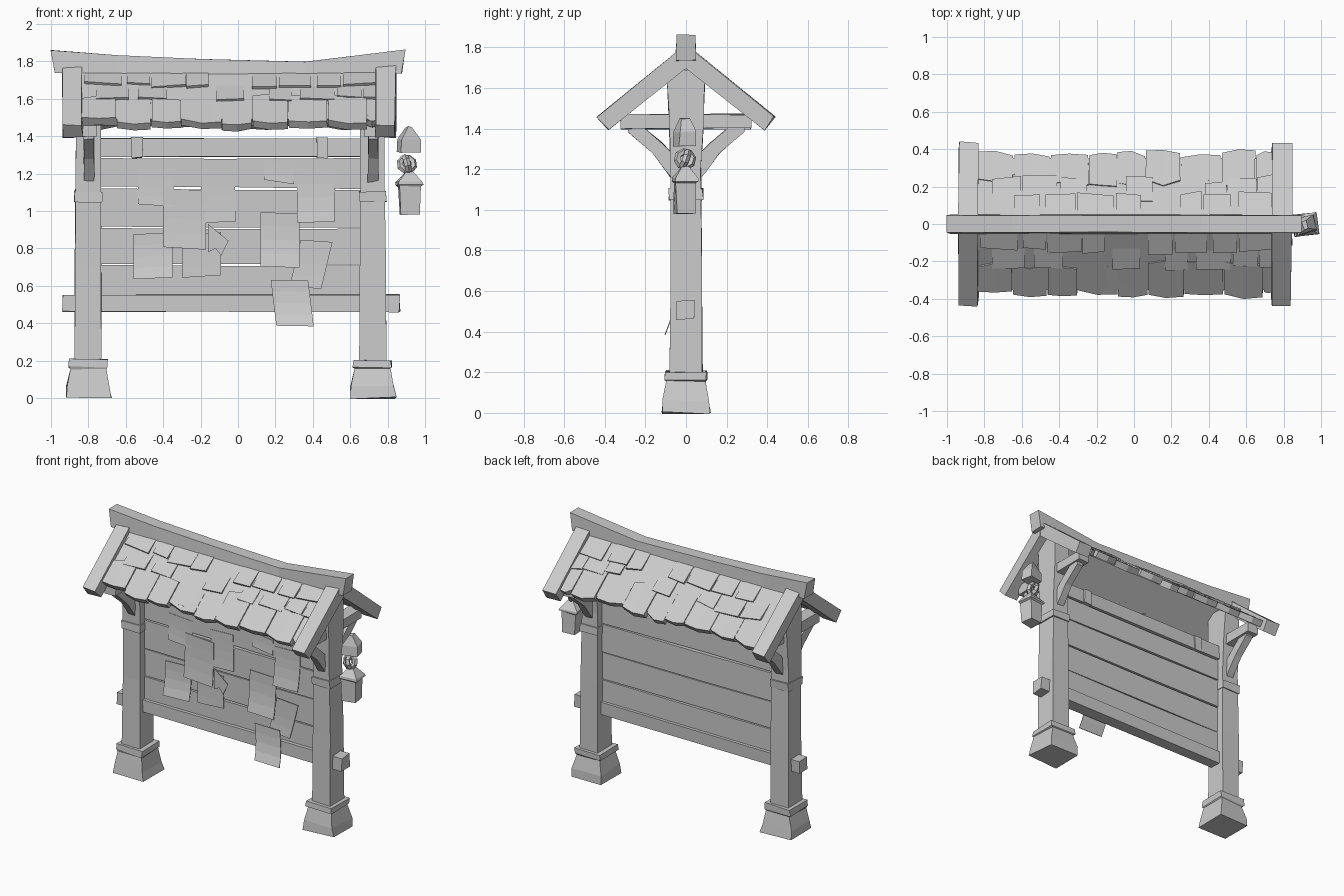
import bpy, bmesh, math, random
from mathutils import Vector, Matrix

if "Cube" in bpy.data.objects:
    bpy.data.objects.remove(bpy.data.objects["Cube"])

random.seed(7)
TH = math.radians(38.7)          # roof pitch
APEX = 1.81


def j(a):
    return random.uniform(-a, a)


def loft(name, rings, jitter=0.0):
    """Skin matching rings of points into a capped, flat-shaded solid."""
    bm = bmesh.new()
    vs = [[bm.verts.new(Vector(p) + Vector((j(jitter), j(jitter), j(jitter)))) for p in r] for r in rings]
    n = len(vs[0])
    for a, b in zip(vs, vs[1:]):
        for i in range(n):
            bm.faces.new((a[i], a[(i + 1) % n], b[(i + 1) % n], b[i]))
    bm.faces.new(vs[0])
    bm.faces.new(vs[-1])
    bmesh.ops.recalc_face_normals(bm, faces=bm.faces)
    me = bpy.data.meshes.new(name)
    bm.to_mesh(me)
    bm.free()
    ob = bpy.data.objects.new(name, me)
    bpy.context.collection.objects.link(ob)
    return ob


def rect(cx, cy, hx, hy, z, rot=0.0):
    c, s = math.cos(rot), math.sin(rot)
    return [(cx + c * a * hx - s * b * hy, cy + s * a * hx + c * b * hy, z)
            for a, b in ((-1, -1), (1, -1), (1, 1), (-1, 1))]


def box(name, x0, x1, y0, y1, z0, z1, jitter=0.0):
    cx, cy, hx, hy = (x0 + x1) / 2, (y0 + y1) / 2, (x1 - x0) / 2, (y1 - y0) / 2
    return loft(name, [rect(cx, cy, hx, hy, z0), rect(cx, cy, hx, hy, z1)], jitter)


def xprism(name, prof, x0, x1, jitter=0.0):
    return loft(name, [[(x, y, z) for y, z in prof] for x in (x0, x1)], jitter)


def roof(s, d, h):
    """Point (y, z) on the roof slope: d down the slope, h along its normal."""
    return (s * (d * math.sin(math.pi / 2 - TH) + h * math.sin(TH)),
            APEX - d * math.sin(TH) + h * math.cos(TH))


def slope_prof(s, d0, d1, h0, h1):
    """Cross-section of a slope board; d0 None mitres it at the ridge."""
    a, b = (-h0 * math.tan(TH), -h1 * math.tan(TH)) if d0 is None else (d0, d0)
    return [roof(s, a, h0), roof(s, d1, h0), roof(s, d1, h1), roof(s, b, h1)]


# posts, feet, collars, cross ties and braces
for side, cx in (("left", -0.80), ("right", 0.72)):
    loft(side + "_post", [rect(cx, 0, hx, hy, z) for z, hx, hy in
         ((0.15, .073, .08), (0.7, .07, .075), (1.2, .066, .074), (1.45, .066, .085), (1.69, .06, .095))], .004)
    loft(side + "_foot", [rect(cx, 0, hx, hy, z) for z, hx, hy in
         ((0, .122, .118), (.06, .115, .112), (.155, .092, .092), (.165, .105, .102), (.205, .102, .1))], .006)
    loft(side + "_collar", [rect(cx, 0, .073, .083, 1.05), rect(cx, 0, .073, .083, 1.105)], .004)
    box(side + "_cross_tie", cx - .045, cx + .045, -.32, .32, 1.40, 1.472, .004)
    for s, fb in ((-1, "front"), (1, "back")):
        prof = [(.06, 1.14), (.10, 1.19), (.165, 1.28), (.285, 1.385), (.285, 1.41),
                (.215, 1.41), (.12, 1.33), (.06, 1.27)]
        xprism(f"{side}_{fb}_brace", [(s * y, z) for y, z in prof], cx - .025, cx + .03, .003)

# notice board planks with slightly uneven gaps, and rails
seams = [(1.285, 1.285), (1.125, 1.115), (.912, .908), (.715, .712), (.54, .54)]
for i, (a, b) in enumerate(zip(seams, seams[1:])):
    g = [random.uniform(.001, .009) for _ in range(4)]
    y = .022 + j(.004)
    xs = (-.75, -.1, .67)
    rings = []
    for x, t in zip(xs, (0, .5, 1)):
        top = a[0] + (a[1] - a[0]) * t - g[0] - (.004 if t == .5 else 0)
        bot = b[0] + (b[1] - b[0]) * t + g[1 + int(t * 2)]
        rings.append([(x, -y, bot), (x, y, bot), (x, y, top), (x, -y, top)])
    loft(f"board_plank_{i + 1}", rings)
box("top_rail", -.75, .67, -.038, .038, 1.29, 1.388, .003)
for n, x in (("left", -.54), ("right", .452)):
    box(n + "_rail_clip", x - .03, x + .03, -.047, .047, 1.285, 1.392, .004)
box("bottom_rail", -.94, .865, -.046, .042, .462, .553, .004)

# pinned papers: x, width, top, bottom, sideways drift, curl
papers = [(-.44, .19, 1.22, 1.03, .0, .01), (-.11, .18, 1.20, .94, .01, .01),
          (.22, .16, 1.26, 1.155, .0, .005), (.42, .20, 1.215, .94, -.005, .025),
          (-.455, .21, .88, .64, .0, .03), (-.195, .21, .88, .65, .0, .004),
          (.42, .17, .84, .59, -.06, .012), (-.285, .23, 1.115, .80, .0, .016),
          (.225, .21, .99, .70, .0, .03), (.275, .20, .63, .385, .03, .045)]
for i, (x, w, z1, z0, drift, curl) in enumerate(papers):
    y0 = -.027 - .0012 * i - (.022 if i == 9 else 0)
    tilt = j(.012)
    rings = []
    for k in range(5):
        t = k / 4
        y, z, c = y0 - curl * t ** 2.5, z1 + (z0 - z1) * t, x + drift * t
        rings.append([(c - w / 2, y, z - tilt), (c + w / 2, y, z + tilt),
                      (c + w / 2, y + .004, z + tilt), (c - w / 2, y + .004, z - tilt)])
    loft(f"paper_{i + 1}", rings)
# torn scrap beside the large paper
loft("torn_scrap", [[(-.16, y, .93), (-.05, y, .84), (-.09, y, .76), (-.12, y, .80), (-.16, y, .78)]
                    for y in (-.043, -.040)])

# roof slopes: base panel, ragged eave row and scattered raised shingles
for s, fb in ((-1, "front"), (1, "back")):
    xprism(fb + "_roof_panel", slope_prof(s, None, .475, -.07, -.027), -.85, .75)
    x, i = -.84, 0
    while x < .73:
        w = min(random.uniform(.14, .22), .745 - x)
        e0, e1 = random.uniform(.475, .52), random.uniform(.475, .52)
        h = -.022 + j(.005)
        rings = []
        for px, e in ((x + .003, e0), (x + w / 2, max(e0, e1) + .008), (x + w - .003, e1)):
            rings.append([(px,) + p for p in slope_prof(s, .30 + j(.03), e, h - .045, h)])
        loft(f"{fb}_eave_shingle_{i + 1}", rings, .002)
        x += w
        i += 1
    for r, d in enumerate((.07, .19)):
        x, i = -.82 + .06 * r, 0
        while x < .68:
            w = random.uniform(.11, .2)
            if random.random() < .75:
                x1, sk = min(x + w, .74), j(.012)
                d0, d1 = d + j(.015), d + .13 + j(.03)
                rings = []
                for px, k in ((x, -sk), (x1, sk)):
                    # upper edge sinks into the panel, lower edge lifts
                    pts = (roof(s, d0, -.04), roof(s, d1 + k, -.04),
                           roof(s, d1 + k, -.012 + j(.004)), roof(s, d0, -.026))
                    rings.append([(px,) + p for p in pts])
                loft(f"{fb}_shingle_{r + 1}_{i + 1}", rings)
            x += w + random.uniform(.0, .05)
            i += 1
    # end barge boards
    for side, x0, x1 in (("left", -.937, -.832), ("right", .735, .842)):
        xprism(f"{side}_{fb}_barge_board", slope_prof(s, None, .56, -.085, 0), x0, x1, .005)

# sagging ridge beam
ridge = [(-1.0, -.98, 1.862, 1.74), (-.65, -.65, 1.834, 1.735), (-.2, -.2, 1.815, 1.73),
         (.36, .36, 1.80, 1.725), (.895, .875, 1.862, 1.735)]
loft("ridge_beam", [[(xb, -.052, b), (xb, .052, b), (xt, .045, t), (xt, -.045, t)]
                    for xt, xb, t, b in ridge], .003)

# hanging charm beside the right post
cx, cy = .915, -.005
loft("charm_cap", [rect(cx, cy, hx, hy, z, .25) for z, hx, hy in
                   ((1.315, .055, .045), (1.385, .053, .042), (1.45, .012, .02))], .004)
loft("charm_body", [rect(cx, cy, hx, hy, z, .12) for z, hx, hy in
                    ((.98, .048, .048), (1.13, .055, .05), (1.138, .068, .06), (1.155, .066, .058), (1.21, .016, .016))], .004)
for i, rot in enumerate(((1.2, .3, 0), (.5, 1.3, .6))):
    bpy.ops.mesh.primitive_torus_add(major_segments=8, minor_segments=5, major_radius=.038,
                                     minor_radius=.018, location=(.903, cy, 1.25), rotation=rot)
    bpy.context.object.name = f"charm_knot_{i + 1}"
